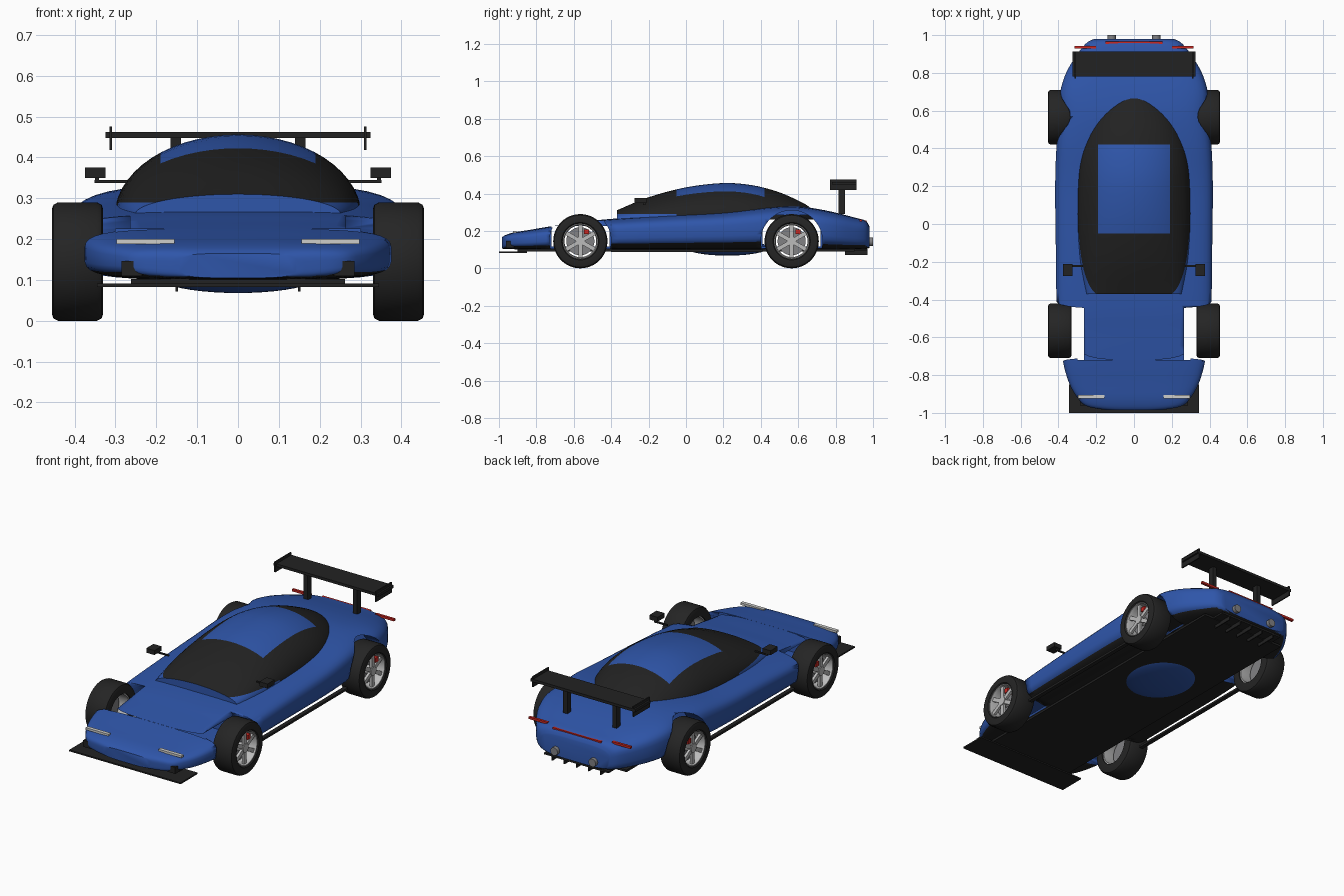
import bpy, bmesh
from math import sin, cos, pi, radians
from mathutils import Matrix, Vector

cube = bpy.data.objects.get("Cube")
if cube:
    bpy.data.objects.remove(cube, do_unlink=True)


def material(name, *rgb):
    m = bpy.data.materials.new(name)
    m.use_nodes = True
    m.diffuse_color = (*rgb, 1)
    m.node_tree.nodes["Principled BSDF"].inputs["Base Color"].default_value = (*rgb, 1)
    return m


BLUE = material("blue paint", .028, .092, .4)
BLACK = material("black trim", .016, .016, .016)
RUBBER = material("tyre rubber", .018, .018, .018)
ALLOY = material("light alloy", .5, .5, .5)
STEEL = material("steel", .22, .22, .23)
LAMP = material("headlight", .62, .62, .6)
RED = material("red", .6, .02, .015)


def finish(bm, name, mats, smooth=True):
    bmesh.ops.recalc_face_normals(bm, faces=bm.faces)
    me = bpy.data.meshes.new(name)
    bm.to_mesh(me)
    bm.free()
    ob = bpy.data.objects.new(name, me)
    bpy.context.collection.objects.link(ob)
    for m in mats:
        me.materials.append(m)
    bpy.ops.object.select_all(action='DESELECT')
    ob.select_set(True)
    bpy.context.view_layer.objects.active = ob
    if smooth:
        bpy.ops.object.shade_smooth_by_angle(angle=radians(35))
    return ob


def box(name, mat, x, y, z):
    """Box from three (low, high) ranges."""
    bm = bmesh.new()
    size = [r[1] - r[0] for r in (x, y, z)]
    mid = [(r[0] + r[1]) / 2 for r in (x, y, z)]
    bmesh.ops.create_cube(bm, size=1, matrix=Matrix.Translation(mid) @ Matrix.Diagonal((*size, 1)))
    return finish(bm, name, [mat], False)


def pair(name, mat, x, y, z):
    box("left_" + name, mat, x, y, z)
    box("right_" + name, mat, (-x[1], -x[0]), y, z)


def cylinder(name, mat, centre, radius, length, axis):
    bm = bmesh.new()
    turn = Matrix.Rotation(pi / 2, 4, 'Y' if axis == 'X' else 'X')
    bmesh.ops.create_cone(bm, cap_ends=True, segments=48, radius1=radius, radius2=radius,
                          depth=length, matrix=Matrix.Translation(centre) @ turn)
    return finish(bm, name, [mat])


def lathe(name, mat, profile, centre, side):
    """Closed (x, radius) profile turned about the x axis."""
    bm = bmesh.new()
    n = 48
    rings = [[bm.verts.new((centre[0] + side * x, centre[1] + r * cos(a * 2 * pi / n),
                            centre[2] + r * sin(a * 2 * pi / n))) for x, r in profile] for a in range(n)]
    bridge(bm, rings + rings[:1])
    return finish(bm, name, [mat])


def bridge(bm, rings):
    for a, b in zip(rings, rings[1:]):
        for i in range(len(a)):
            j = (i + 1) % len(a)
            bm.faces.new((a[i], a[j], b[j], b[i]))


def flow(keys, steps=4):
    """Catmull-Rom interpolation of section rows."""
    rows = []
    for i in range(len(keys) - 1):
        p = [Vector(keys[min(max(k, 0), len(keys) - 1)]) for k in range(i - 1, i + 3)]
        for s in range(steps):
            t = s / steps
            rows.append(p[1] + (p[2] - p[0]) * t / 2 + (p[0] * 2 - p[1] * 5 + p[2] * 4 - p[3]) * t * t / 2
                        + (p[1] * 3 - p[0] - p[2] * 3 + p[3]) * t ** 3 / 2)
    return rows + [Vector(keys[-1])]


def cut(ob, cutter):
    mod = ob.modifiers.new("cut", 'BOOLEAN')
    mod.operation = 'DIFFERENCE'
    mod.solver = 'EXACT'
    mod.object = cutter
    bpy.context.view_layer.objects.active = ob
    bpy.ops.object.modifier_apply(modifier=mod.name)
    bpy.data.objects.remove(cutter, do_unlink=True)


# Body shell: rows of y, half width, bottom, top
body_rows = [(-.985, .145, .105, .165), (-.965, .25, .104, .178), (-.92, .3, .102, .192),
             (-.84, .345, .1, .205), (-.72, .378, .1, .225), (-.565, .395, .1, .245),
             (-.43, .41, .1, .262), (-.1, .415, .1, .285), (.2, .418, .1, .302),
             (.42, .41, .1, .325), (.57, .388, .1, .332), (.69, .392, .1, .32),
             (.8, .36, .1, .298), (.9, .3, .1, .272), (.96, .25, .103, .255), (.98, .21, .11, .225)]


def power(v, e):
    return abs(v) ** e * (1 if v > 0 else -1)


bm = bmesh.new()
rings = []
for y, w, lo, hi in flow(body_rows):
    angles = [2 * pi * (k + .5) / 40 for k in range(40)]
    rings.append([bm.verts.new((w * power(cos(a), .5), y, (lo + hi) / 2 + (hi - lo) / 2 * power(sin(a), .5)))
                  for a in angles])
bridge(bm, rings)
bm.faces.new(rings[0])
bm.faces.new(rings[-1])
bmesh.ops.recalc_face_normals(bm, faces=bm.faces)
for f in bm.faces:
    f.material_index = int(f.normal.z < -.8)
body = finish(bm, "body", [BLUE, BLACK])

# Wheel arches and the open axle tunnels between them
AXLES = {"front": (-.565, .225), "rear": (.565, .285)}
RADIUS = .145
for y, tunnel_top in AXLES.values():
    for s in (1, -1):
        cut(body, cylinder("arch_cutter", BLUE, (s * .415, y, RADIUS), .165, .3, 'X'))
    cut(body, box("tunnel_cutter", BLUE, (-.3, .3), (y - .155, y + .155), (.116, tunnel_top)))

# Canopy: rows of y, half width, top; blue roof panel and cowl cut into dark glass
canopy_rows = [(-.37, .252, .31), (-.2, .285, .38), (0, .3, .433), (.2, .3, .456), (.35, .288, .445),
               (.48, .25, .413), (.58, .195, .372), (.65, .12, .335), (.69, .04, .3)]
BASE = .26
bm = bmesh.new()
rings = [[bm.verts.new((w * cos(pi * k / 28), y, BASE + (top - BASE) * sin(pi * k / 28))) for k in range(29)]
         for y, w, top in flow(canopy_rows)]
bridge(bm, rings)
bm.faces.new(rings[0])
bm.faces.new(rings[-1])
for point, normal in (((.19, 0, 0), (1, 0, 0)), ((-.19, 0, 0), (1, 0, 0)), ((0, -.05, 0), (0, 1, 0)),
                      ((0, .42, 0), (0, 1, 0)), ((0, 0, .29), (0, 0, 1))):
    bmesh.ops.bisect_plane(bm, geom=bm.verts[:] + bm.edges[:] + bm.faces[:], plane_co=point, plane_no=normal)
bmesh.ops.recalc_face_normals(bm, faces=bm.faces)
for f in bm.faces:
    c = f.calc_center_median()
    roof = abs(c.x) < .19 and -.05 < c.y < .42
    cowl = f.normal.y < -.95 or (c.z < .29 and c.y < -.05)
    f.material_index = int(not (roof or cowl))
finish(bm, "canopy", [BLUE, BLACK])

# Rounded belly under the floor
bm = bmesh.new()
bmesh.ops.create_uvsphere(bm, u_segments=40, v_segments=20, radius=1,
                          matrix=Matrix.Translation((0, .22, .11)) @ Matrix.Diagonal((.2, .22, .042, 1)))
finish(bm, "belly", [BLUE])

# Wheels
tyre = [(-.063, .092), (-.063, .128), (-.059, .139), (-.048, .145), (.048, .145), (.059, .139),
        (.063, .128), (.063, .1), (.055, .092)]
rim = [(.057, .1), (.057, .09), (.04, .085), (-.055, .085), (-.055, .1)]
for end, (y, _) in AXLES.items():
    for side, s in (("left", 1), ("right", -1)):
        tag = f"{end}_{side}_"
        hub = (s * .393, y, RADIUS)
        lathe(tag + "tyre", RUBBER, tyre, hub, s)
        lathe(tag + "rim", ALLOY, rim, hub, s)
        cylinder(tag + "brake_disc", STEEL, (s * .4, y, RADIUS), .075, .012, 'X')
        cylinder(tag + "hub", ALLOY, (s * .42, y, RADIUS), .024, .05, 'X')
        bm = bmesh.new()
        for k in range(6):
            bmesh.ops.create_cube(bm, size=1, matrix=Matrix.Translation((s * .434, y, RADIUS))
                                  @ Matrix.Rotation(k * pi / 3, 4, 'X') @ Matrix.Translation((0, 0, .052))
                                  @ Matrix.Diagonal((.014, .022, .076, 1)))
        finish(bm, tag + "spokes", [ALLOY], False)
        x = sorted((s * .395, s * .442))
        box(tag + "caliper", RED, x, (y + .02, y + .046), (.183, .208))

# Front splitter, nose vents and headlights
box("front_splitter", BLACK, (-.345, .345), (-1, -.85), (.083, .091))
box("floor_plate", BLACK, (-.262, .262), (-.9, .9), (.09, .102))
pair("nose_vent", BLACK, (.235, .285), (-.962, -.92), (.11, .147))
pair("headlight", LAMP, (.155, .297), (-.925, -.905), (.188, .2))

# Side skirts
pair("side_skirt", BLACK, (.372, .395), (-.4, .41), (.088, .1))

# Door mirrors
pair("mirror", BLACK, (.325, .375), (-.275, -.212), (.35, .375))
pair("mirror_arm", BLACK, (.27, .352), (-.228, -.218), (.338, .345))
pair("mirror_stem", BLACK, (.34, .35), (-.23, -.216), (.338, .352))

# Rear wing
box("wing", BLACK, (-.325, .325), (.78, .912), (.447, .462))
pair("wing_end_plate", BLACK, (.308, .315), (.77, .912), (.418, .476))
pair("wing_post", BLACK, (.14, .165), (.815, .85), (.29, .45))

# Tail lights
pair("tail_light", RED, (.2, .315), (.928, .942), (.25, .262))
box("centre_tail_light", RED, (-.15, .15), (.94, .966), (.246, .256))

# Diffuser and exhausts
box("diffuser", BLACK, (-.2, .2), (.85, .97), (.094, .104))
for k in range(5):
    x = -.15 + k * .075
    box(f"diffuser_fin_{k + 1}", BLACK, (x - .003, x + .003), (.85, .97), (.072, .096))
for side, s in (("left", 1), ("right", -1)):
    cylinder(side + "_exhaust", STEEL, (s * .118, .975, .142), .022, .05, 'Y')
